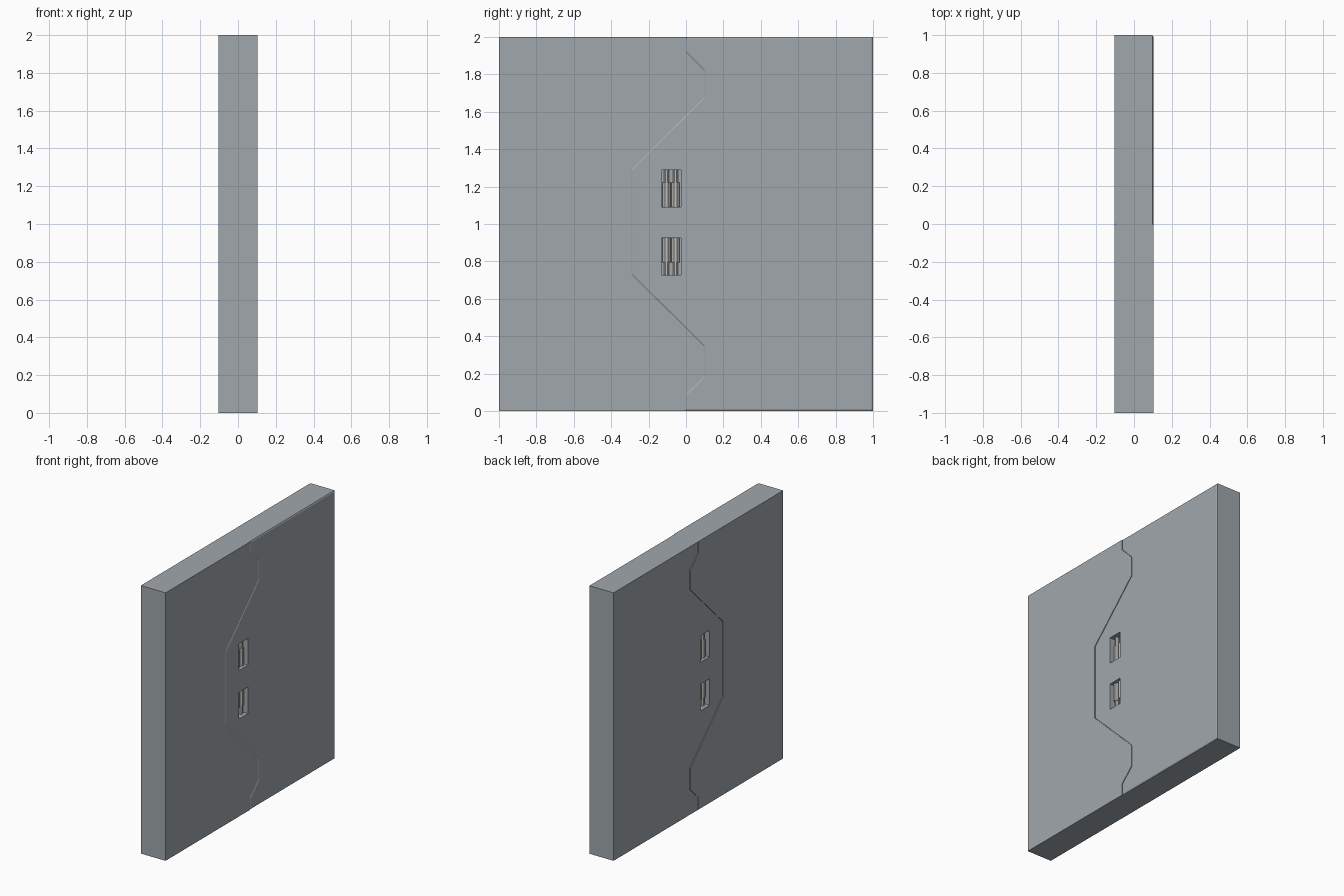
import bpy, bmesh
from mathutils import Vector, Matrix

if "Cube" in bpy.data.objects:
    bpy.data.objects.remove(bpy.data.objects["Cube"])

H = 0.102      # half thickness
C = 0.008      # chamfer width
CX = 0.005     # chamfer depth
MID = 1.008    # height the windows mirror about
DEPTH = 0.045  # window depth

SEAM = [(-0.004, 0), (-0.004, 0.088), (0.095, 0.185), (0.095, 0.345), (-0.293, 0.73),
        (-0.293, 1.292), (0.095, 1.677), (0.095, 1.82), (-0.004, 1.92), (-0.004, 2)]

steel = bpy.data.materials.new("blue_grey_steel")
steel.diffuse_color = (0.35, 0.39, 0.415, 1)
steel.use_nodes = True
steel.node_tree.nodes["Principled BSDF"].inputs["Base Color"].default_value = steel.diffuse_color
bare = bpy.data.materials.new("bare_metal")
bare.diffuse_color = (0.5, 0.5, 0.48, 1)
bare.use_nodes = True
bare.node_tree.nodes["Principled BSDF"].inputs["Base Color"].default_value = bare.diffuse_color


def inset(pts, d):
    """Mitred inward offset of a counter-clockwise outline."""
    out = []
    for i, p in enumerate(pts):
        p = Vector(p)
        a = (p - Vector(pts[i - 1])).normalized()
        b = (Vector(pts[(i + 1) % len(pts)]) - p).normalized()
        na, nb = Vector((-a.y, a.x)), Vector((-b.y, b.x))
        out.append(tuple(p + (na + nb) * d / (1 + na.dot(nb))))
    return out


def finish(bm, name, mat=steel):
    bmesh.ops.recalc_face_normals(bm, faces=bm.faces)
    me = bpy.data.meshes.new(name)
    bm.to_mesh(me)
    bm.free()
    me.materials.append(mat)
    ob = bpy.data.objects.new(name, me)
    bpy.context.collection.objects.link(ob)
    return ob


def loft(name, rings):
    """Closed solid from (x, outline) rings."""
    bm = bmesh.new()
    loops = [[bm.verts.new((x, y, z)) for y, z in pts] for x, pts in rings]
    for a, b in zip(loops, loops[1:]):
        for i in range(len(a)):
            j = (i + 1) % len(a)
            bm.faces.new((a[i], a[j], b[j], b[i]))
    bm.faces.new(loops[0])
    bm.faces.new(loops[-1])
    return finish(bm, name)


def add_box(bm, lo, hi):
    lo, hi = Vector(lo), Vector(hi)
    m = Matrix.Translation((lo + hi) / 2) @ Matrix.Diagonal((*(hi - lo), 1))
    bmesh.ops.create_cube(bm, size=1, matrix=m)


def add_rod(bm, x, y, z0, z1, r):
    bmesh.ops.create_cone(bm, segments=8, cap_ends=True, radius1=r, radius2=r,
                          depth=abs(z1 - z0),
                          matrix=Matrix.Translation((x, y, (z0 + z1) / 2))
                          @ Matrix.Rotation(0.3927, 4, 'Z'))


# Plain leaf behind the seam
left = SEAM + [(-1, 2), (-1, 0)]
loft("left_door_leaf", [(-H, left), (H, left)])

# Chamfered leaf; on the rear only the seam edge is chamfered
right = [(1, 0), (1, 2)] + SEAM[::-1]
small = inset(right, C)
rear = [(1 if y > 0.98 else y, 0 if z < 0.02 else 2 if z > 1.98 else z)
        for y, z in small]
leaf = loft("right_door_leaf",
            [(-H, rear), (-H + CX, right), (H - CX, right), (H, small)])

# Window recesses on both faces
bm = bmesh.new()
for s in (1, -1):
    for t in (1, -1):
        xs = sorted((s * (H - DEPTH), s * (H + 0.05)))
        zs = sorted((MID + t * 0.082, MID + t * 0.28))
        add_box(bm, (xs[0], -0.132, zs[0]), (xs[1], -0.028, zs[1]))
cutter = finish(bm, "window_cutter")
cutter.hide_render = True
mod = leaf.modifiers.new("windows", 'BOOLEAN')
mod.operation, mod.solver, mod.object = 'DIFFERENCE', 'EXACT', cutter
bpy.context.view_layer.objects.active = leaf
bpy.ops.object.modifier_apply(modifier=mod.name)
bpy.data.objects.remove(cutter)

# Stepped lock rods inside each window
for s, side in ((1, "front"), (-1, "rear")):
    for t, level in ((1, "upper"), (-1, "lower")):
        bm = bmesh.new()
        x = s * (H - DEPTH + 0.004)
        for y in (-0.104, -0.056):
            add_rod(bm, x, y, MID + t * 0.082, MID + t * 0.215, 0.022)
            add_rod(bm, x, y, MID + t * 0.215, MID + t * 0.28, 0.015)
        finish(bm, f"{level}_{side}_lock_rods", bare)
